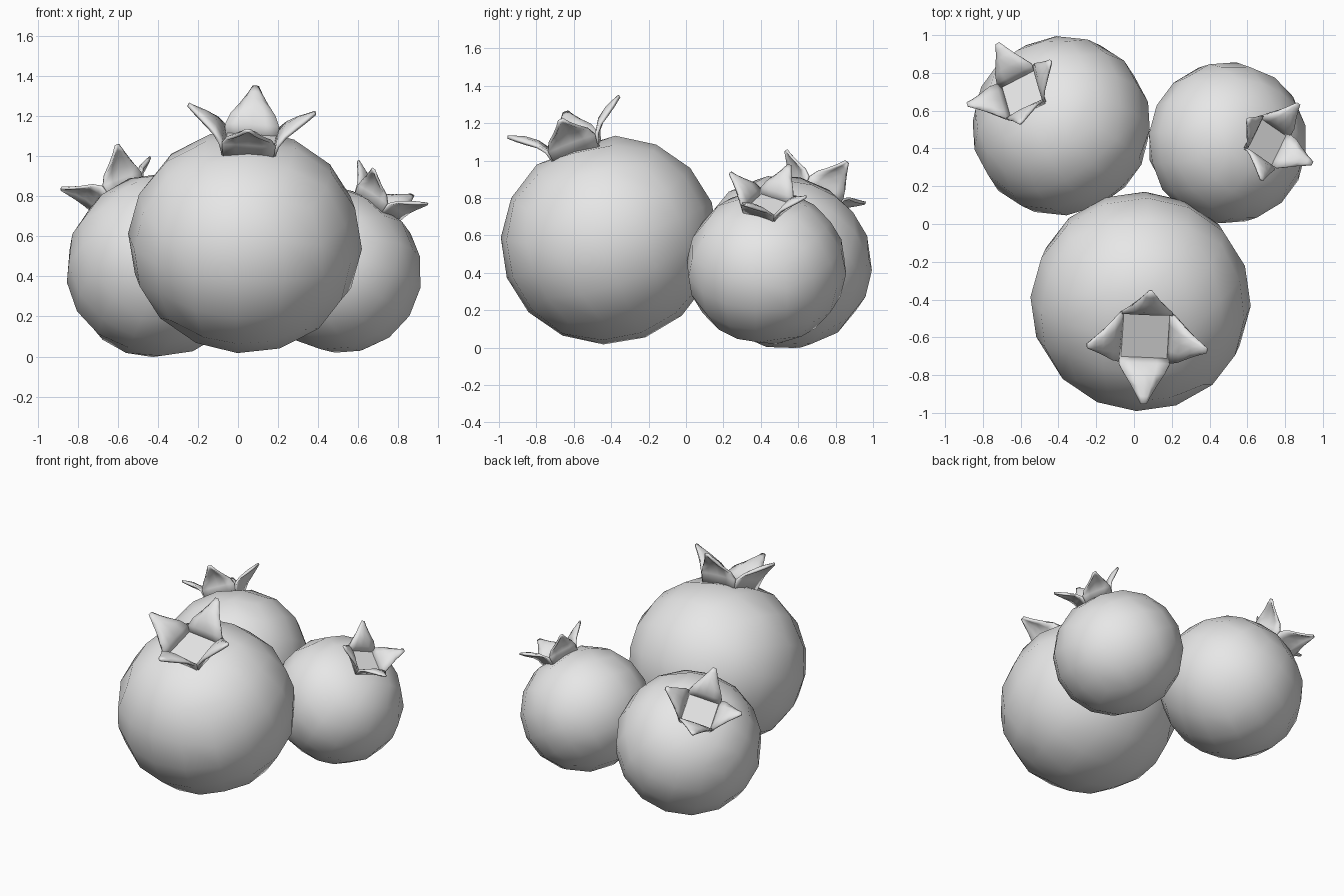
import bpy, bmesh, math
from mathutils import Matrix, Vector

if "Cube" in bpy.data.objects:
    bpy.data.objects.remove(bpy.data.objects["Cube"], do_unlink=True)

grey = bpy.data.materials.new("plain grey")
grey.use_nodes = True
GREY = (0.8, 0.8, 0.8, 1)
grey.diffuse_color = GREY
grey.node_tree.nodes["Principled BSDF"].inputs["Base Color"].default_value = GREY

# Petal sections for a berry of radius 1: distance out, height, half width, droop at edges
PETAL = [(0.21, -0.05, 0.215, 0), (0.245, 0.08, 0.23, 0.01), (0.305, 0.18, 0.19, 0.04),
         (0.40, 0.25, 0.115, 0.05), (0.48, 0.285, 0.06, 0.03), (0.545, 0.31, 0.02, 0)]
FLOOR = 0.895


def add_object(name, bm, matrix, angle):
    bmesh.ops.recalc_face_normals(bm, faces=bm.faces)
    mesh = bpy.data.meshes.new(name)
    bm.to_mesh(mesh)
    bm.free()
    obj = bpy.data.objects.new(name, mesh)
    obj.matrix_world = matrix
    mesh.materials.append(grey)
    bpy.context.collection.objects.link(obj)
    bpy.ops.object.select_all(action='DESELECT')
    obj.select_set(True)
    bpy.context.view_layer.objects.active = obj
    bpy.ops.object.shade_smooth_by_angle(angle=math.radians(angle))
    return obj


def make_fruit(name, matrix, r):
    # Rounded cube, slightly squat, with a flat seat under the crown
    bm = bmesh.new()
    bmesh.ops.create_cube(bm, size=2)
    bmesh.ops.subdivide_edges(bm, edges=bm.edges[:], cuts=3, use_grid_fill=True)
    for v in bm.verts:
        v.co = Vector([math.tan(c * math.pi / 4) for c in v.co]).normalized() * r
        v.co.z = min(v.co.z * 0.95, (FLOOR - 0.01) * r)
    add_object(name, bm, matrix, 60)


def make_crown(name, matrix, r):
    # Four curled petals around a square floor
    bm = bmesh.new()
    across = [-1, -0.5, 0, 0.5, 1]
    for k in range(4):
        turn = Matrix.Rotation(k * math.pi / 2, 3, 'Z')
        rows = [[bm.verts.new(turn @ Vector((t, u * w, FLOOR + n - droop * u * u)) * r)
                 for u in across] for t, n, w, droop in PETAL]
        for a, b in zip(rows, rows[1:]):
            for i in range(len(across) - 1):
                bm.faces.new((a[i], a[i + 1], b[i + 1], b[i]))
    obj = add_object(name + "_petals", bm, matrix, 60)
    solid = obj.modifiers.new("thickness", 'SOLIDIFY')
    solid.thickness = 0.03 * r
    solid.offset = 0

    bm = bmesh.new()
    bmesh.ops.create_cube(bm, size=1)
    for v in bm.verts:
        v.co = Vector((v.co.x * 0.44, v.co.y * 0.44, FLOOR + (v.co.z - 0.5) * 0.06)) * r
    add_object(name + "_floor", bm, matrix, 30)


# Name, centre, radius, crown direction, twist in degrees
BERRIES = [
    ("large_berry", (0.035, -0.41, 0.575), 0.585, (0.025, -0.18, 0.485), -3),
    ("back_right_berry", (-0.385, 0.52, 0.457), 0.48, (-0.215, 0.175, 0.355), 22),
    ("back_left_berry", (0.495, 0.43, 0.43), 0.43, (0.215, 0.005, 0.34), 60),
]
for name, centre, r, axis, twist in BERRIES:
    tilt = Vector((0, 0, 1)).rotation_difference(Vector(axis)).to_matrix().to_4x4()
    matrix = Matrix.Translation(centre) @ tilt @ Matrix.Rotation(math.radians(twist), 4, 'Z')
    make_fruit(name, matrix, r)
    make_crown(name + "_crown", matrix, r)
